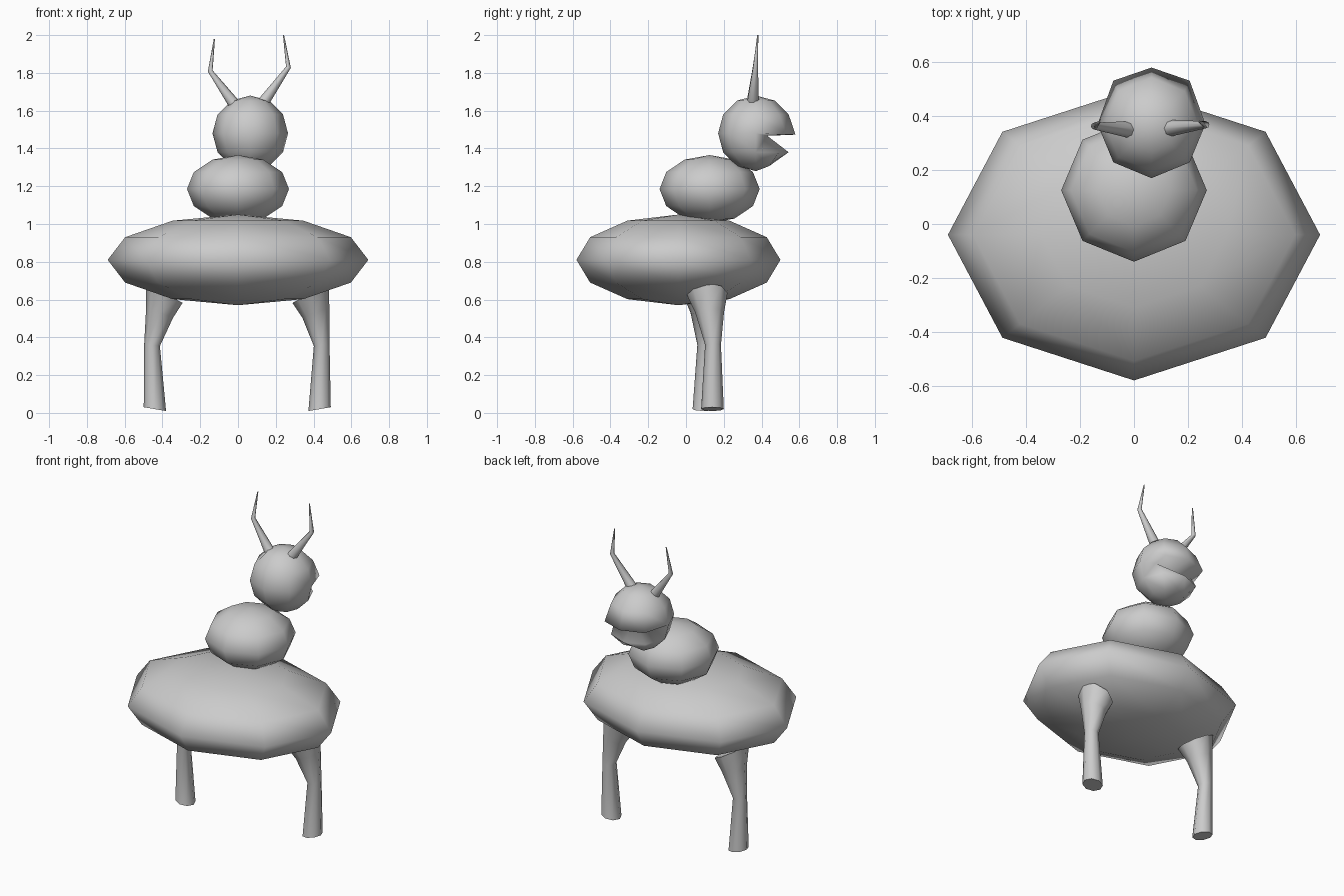
import bpy, bmesh, math
from mathutils import Vector, Matrix

if "Cube" in bpy.data.objects:
    bpy.data.objects.remove(bpy.data.objects["Cube"])

grey = bpy.data.materials.new("plain_grey")
grey.use_nodes = True
grey.diffuse_color = (0.6, 0.6, 0.6, 1)
grey.node_tree.nodes["Principled BSDF"].inputs["Base Color"].default_value = (0.6, 0.6, 0.6, 1)


def finish(name, bm):
    """Turn a bmesh into a smooth-shaded object."""
    bmesh.ops.recalc_face_normals(bm, faces=bm.faces[:])
    for f in bm.faces:
        f.smooth = True
    mesh = bpy.data.meshes.new(name)
    bm.to_mesh(mesh)
    bm.free()
    mesh.materials.append(grey)
    obj = bpy.data.objects.new(name, mesh)
    bpy.context.collection.objects.link(obj)


def ball(centre, radii):
    """Low-poly ellipsoid."""
    bm = bmesh.new()
    matrix = Matrix.Translation(centre) @ Matrix.Diagonal((*radii, 1))
    bmesh.ops.create_uvsphere(bm, u_segments=8, v_segments=6, radius=1, matrix=matrix)
    return bm


def tube(name, rings, sides=8):
    """Loft through rings of (x, y, z, radius, tilt towards x)."""
    bm = bmesh.new()
    loops = []
    for x, y, z, r, tilt in rings:
        turn = Matrix.Rotation(tilt, 3, 'Y')
        loop = []
        for i in range(sides):
            a = math.tau * i / sides
            offset = turn @ Vector((r * math.cos(a), r * math.sin(a), 0))
            loop.append(bm.verts.new(Vector((x, y, z)) + offset))
        loops.append(loop)
    for low, high in zip(loops, loops[1:]):
        for i in range(sides):
            j = (i + 1) % sides
            bm.faces.new((low[i], low[j], high[j], high[i]))
    for cap in (loops[0], loops[-1]):
        face = bm.faces.new(cap)
        for e in face.edges:
            e.smooth = False
    finish(name, bm)


# Wide abdomen and small chest
finish("abdomen", ball((0, -0.04, 0.81), (0.69, 0.54, 0.24)))
finish("chest", ball((0, 0.125, 1.185), (0.27, 0.265, 0.18)))

# Head with an open mouth pushed into the +y side
hx, hy, hz, hr = 0.065, 0.37, 1.48, 0.2
bm = ball((hx, hy, hz), (hr, hr, hr))


def in_front(v, low, high):
    """True for a face-side vertex whose height above the head centre is in range."""
    return v.co.y > hy + 0.05 and low < v.co.z - hz < high


mouth_edges = [e for e in bm.edges
               if all(in_front(v, -0.11, 0.01) for v in e.verts)
               and abs(e.verts[0].co.z - e.verts[1].co.z) > 0.05]
bmesh.ops.subdivide_edges(bm, edges=mouth_edges, cuts=1, use_single_edge=True)
for v in bm.verts:
    if in_front(v, -0.01, 0.01):  # upper lip
        v.co.z = 1.473
        v.co.y += 0.02 if abs(v.co.x - hx) > 0.05 else 0.01
    elif in_front(v, -0.07, -0.03):  # back of the mouth
        v.co.y, v.co.z = 0.43, 1.467
    elif in_front(v, -0.18, -0.16) and abs(v.co.x - hx) < 0.01:  # chin
        v.co.z = 1.334
finish("head", bm)

# Antennae, bent at the middle
tube("right_antenna", [(-0.02, 0.35, 1.635, 0.031, -0.65),
                       (-0.147, 0.363, 1.81, 0.013, -0.25),
                       (-0.125, 0.38, 1.98, 0.003, 0.15)])
tube("left_antenna", [(0.135, 0.355, 1.645, 0.031, 0.65),
                      (0.267, 0.368, 1.83, 0.013, 0.25),
                      (0.241, 0.38, 2.0, 0.003, -0.15)])

# Legs, flaring at hip and foot
tube("left_leg", [(0.432, 0.14, 0.02, 0.06, -0.17),
                  (0.443, 0.143, 0.36, 0.042, -0.15),
                  (0.412, 0.125, 0.53, 0.076, -0.35),
                  (0.385, 0.11, 0.635, 0.11, -0.5)])
tube("right_leg", [(-0.44, 0.095, 0.02, 0.06, 0.17),
                   (-0.455, 0.102, 0.36, 0.042, 0.15),
                   (-0.415, 0.1, 0.53, 0.076, 0.35),
                   (-0.39, 0.09, 0.635, 0.11, 0.5)])
